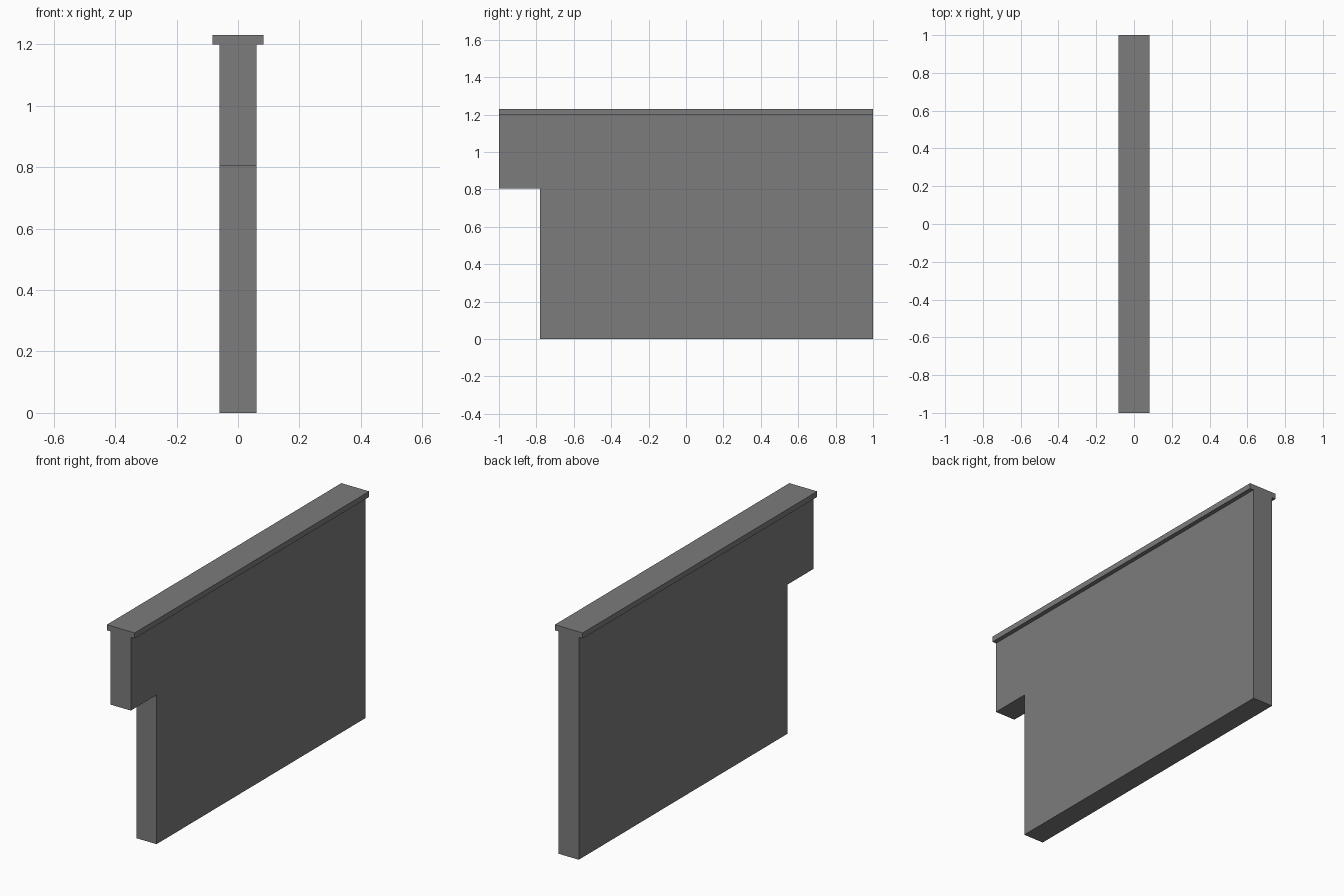
import bpy
import bmesh

cube = bpy.data.objects.get("Cube")
if cube:
    bpy.data.objects.remove(cube, do_unlink=True)

# Single grey material
grey = bpy.data.materials.new("wall_grey")
grey.use_nodes = True
colour = (0.2, 0.2, 0.2, 1)
grey.diffuse_color = colour
grey.node_tree.nodes["Principled BSDF"].inputs["Base Color"].default_value = colour


def extrude_profile(name, profile, half_width):
    """Extrude a (y, z) outline symmetrically along x."""
    mesh = bpy.data.meshes.new(name)
    bm = bmesh.new()
    face = bm.faces.new([bm.verts.new((-half_width, y, z)) for y, z in profile])
    side = bmesh.ops.extrude_face_region(bm, geom=[face])["geom"]
    verts = [v for v in side if isinstance(v, bmesh.types.BMVert)]
    bmesh.ops.translate(bm, verts=verts, vec=(2 * half_width, 0, 0))
    bmesh.ops.recalc_face_normals(bm, faces=bm.faces)
    bm.to_mesh(mesh)
    bm.free()
    mesh.materials.append(grey)
    obj = bpy.data.objects.new(name, mesh)
    bpy.context.collection.objects.link(obj)
    return obj


BACK, FRONT, NOTCH_Y = 1.0, -1.0, -0.78
NOTCH_Z, WALL_TOP, CAP_TOP = 0.805, 1.2, 1.23

# Wall slab with the lower front corner notched out
extrude_profile("wall_panel", [
    (NOTCH_Y, 0), (BACK, 0), (BACK, WALL_TOP),
    (FRONT, WALL_TOP), (FRONT, NOTCH_Z), (NOTCH_Y, NOTCH_Z),
], 0.06)

# Overhanging coping strip along the top
extrude_profile("top_cap", [
    (FRONT, WALL_TOP), (BACK, WALL_TOP), (BACK, CAP_TOP), (FRONT, CAP_TOP),
], 0.083)
